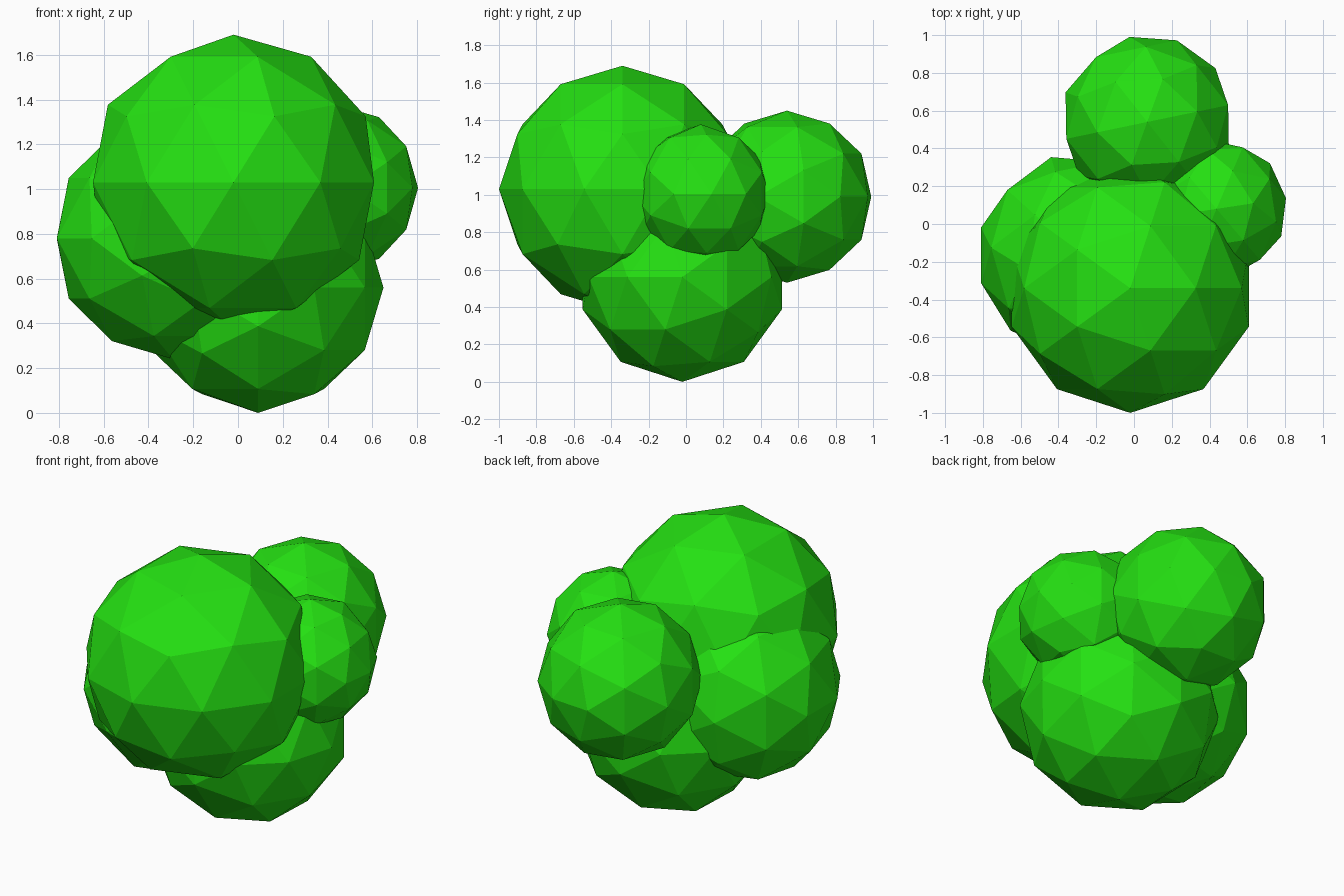
import bpy
import math
from mathutils import Matrix

if "Cube" in bpy.data.objects:
    bpy.data.objects.remove(bpy.data.objects["Cube"])

# One flat leaf green
green = bpy.data.materials.new("leaf_green")
green.diffuse_color = (0.018, 0.75, 0.006, 1.0)
green.use_nodes = True
green.node_tree.nodes["Principled BSDF"].inputs["Base Color"].default_value = green.diffuse_color


def turn(axis, degrees):
    return Matrix.Rotation(math.radians(degrees), 4, axis)


def foliage_ball(name, radius, centre, rotation):
    """Faceted low-poly ball of leaves."""
    bpy.ops.mesh.primitive_ico_sphere_add(subdivisions=2, radius=radius)
    ball = bpy.context.object
    ball.name = name
    ball.data.name = name
    ball.matrix_world = Matrix.Translation(centre) @ rotation
    ball.data.materials.append(green)
    bpy.ops.object.shade_flat()
    return ball


# Large upper front clump
foliage_ball("foliage_front", 0.66, (-0.02, -0.34, 1.03), Matrix.Identity(4))
# Lowest clump, resting on the ground
foliage_ball("foliage_bottom", 0.56, (0.09, -0.02, 0.56),
             turn('Y', 90) @ turn('Z', -18))
# Left clump
foliage_ball("foliage_left", 0.54, (-0.29, -0.165, 0.78),
             turn('Z', 74.3) @ turn('X', 90))
# Back clump
foliage_ball("foliage_back", 0.46, (0.07, 0.54, 0.99),
             turn('Z', -51.7) @ turn('X', 90))
# Small right clump
foliage_ball("foliage_right", 0.372, (0.437, 0.08, 1.005),
             turn('Z', 67) @ turn('X', 90))
